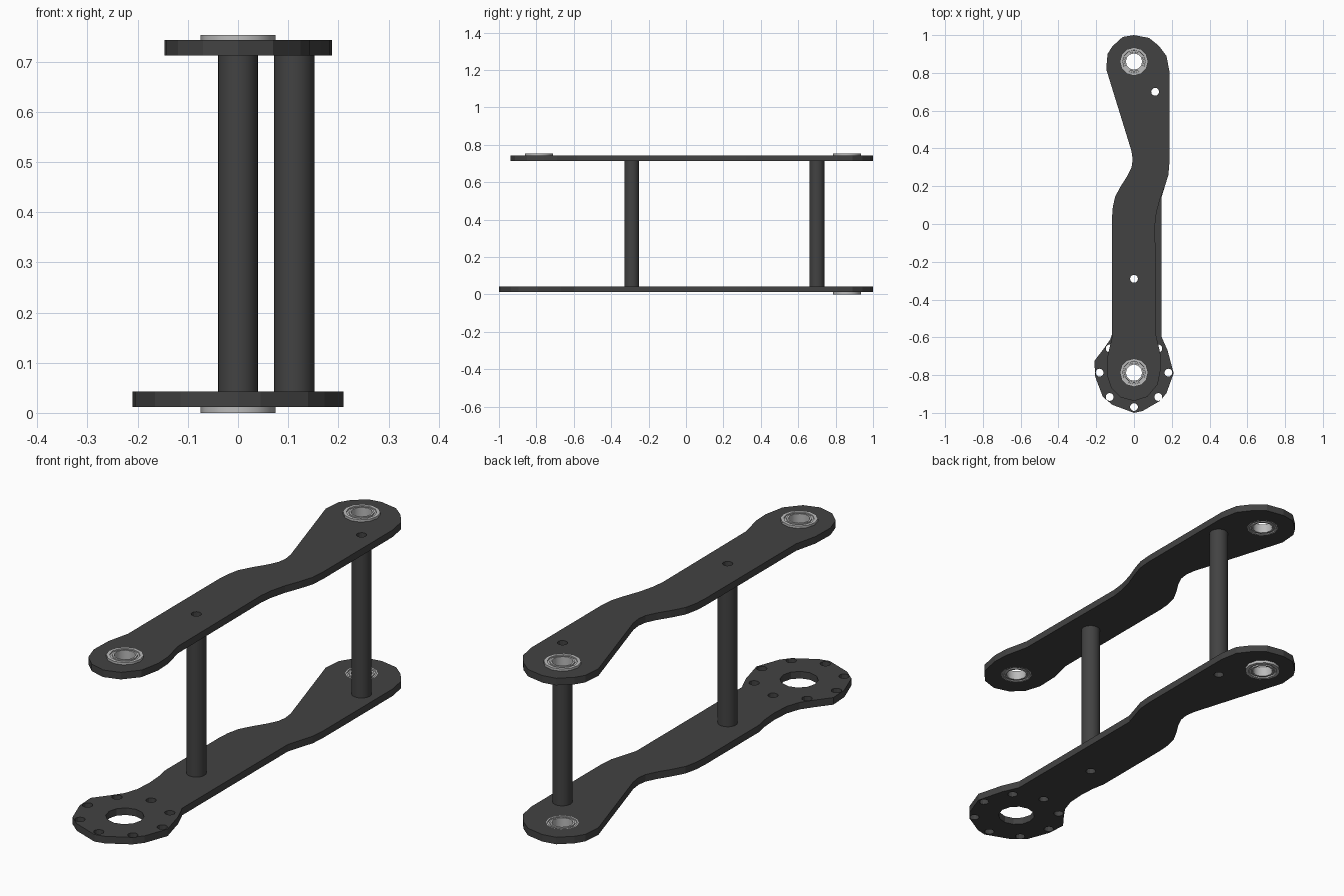
import bpy, bmesh, math

if "Cube" in bpy.data.objects:
    bpy.data.objects.remove(bpy.data.objects["Cube"])

def material(name, rgb):
    m = bpy.data.materials.new(name)
    m.diffuse_color = (*rgb, 1)
    m.use_nodes = True
    m.node_tree.nodes["Principled BSDF"].inputs["Base Color"].default_value = m.diffuse_color
    return m

DARK = material("dark_plate", (0.055, 0.055, 0.055))
STEEL = material("steel", (0.5, 0.5, 0.5))

FAR = (0.0, 0.86)       # far pivot
NEAR = (0.0, -0.787)    # near pivot
POSTS = [(0.0, -0.29), (0.112, 0.70)]
T = 0.031               # plate thickness

def circle(c, r, n):
    return [(c[0] + r * math.cos(2 * math.pi * i / n),
             c[1] + r * math.sin(2 * math.pi * i / n)) for i in range(n)]

def plate(name, outline, holes, z):
    """Flat plate with holes, bottom face at z."""
    cu = bpy.data.curves.new(name, 'CURVE')
    cu.dimensions = '2D'
    cu.fill_mode = 'BOTH'
    cu.extrude = T / 2
    for pts in [outline] + holes:
        s = cu.splines.new('POLY')
        s.points.add(len(pts) - 1)
        for p, (x, y) in zip(s.points, pts):
            p.co = (x, y, 0, 1)
        s.use_cyclic_u = True
    ob = bpy.data.objects.new(name, cu)
    ob.location.z = z + T / 2
    bpy.context.collection.objects.link(ob)
    bpy.ops.object.select_all(action='DESELECT')
    ob.select_set(True)
    bpy.context.view_layer.objects.active = ob
    bpy.ops.object.convert(target='MESH')
    ob = bpy.context.view_layer.objects.active
    bm = bmesh.new()
    bm.from_mesh(ob.data)
    bmesh.ops.remove_doubles(bm, verts=bm.verts, dist=1e-5)
    bmesh.ops.recalc_face_normals(bm, faces=bm.faces)
    for f in bm.faces:
        f.smooth = False
    bm.to_mesh(ob.data)
    bm.free()
    ob.data.materials.clear()
    ob.data.materials.append(DARK)

def lathe(name, profile, n, loc, mat, flip=1):
    """Revolve a closed (radius, height) profile about z."""
    bm = bmesh.new()
    rings = [[bm.verts.new((x, y, z * flip)) for x, y in circle((0, 0), r, n)]
             for r, z in profile]
    for a, b in zip(rings, rings[1:] + rings[:1]):
        for i in range(n):
            j = (i + 1) % n
            bm.faces.new((a[i], a[j], b[j], b[i]))
    bmesh.ops.recalc_face_normals(bm, faces=bm.faces)
    me = bpy.data.meshes.new(name)
    bm.to_mesh(me)
    bm.free()
    me.materials.append(mat)
    ob = bpy.data.objects.new(name, me)
    ob.location = loc
    bpy.context.collection.objects.link(ob)
    bpy.ops.object.select_all(action='DESELECT')
    ob.select_set(True)
    bpy.context.view_layer.objects.active = ob
    bpy.ops.object.shade_smooth_by_angle(angle=math.radians(31))

# Outline pieces, running counter-clockwise
far_left = [(0, 1.0), (-0.06, 0.99), (-0.115, 0.94), (-0.14, 0.90), (-0.147, 0.82),
            (-0.013, 0.385), (-0.007, 0.34), (-0.013, 0.30), (-0.035, 0.255),
            (-0.07, 0.20), (-0.10, 0.145), (-0.112, 0.09), (-0.116, 0.04)]
far_right = [(0.165, 0.205), (0.182, 0.26), (0.187, 0.32), (0.187, 0.81),
             (0.172, 0.89), (0.13, 0.945), (0.08, 0.985)]
top_end = [(-0.116, -0.60), (-0.14, -0.70), (-0.143, -0.80), (-0.12, -0.87),
           (-0.07, -0.918), (0, -0.937), (0.07, -0.915), (0.125, -0.85),
           (0.143, -0.76), (0.14, -0.69), (0.115, -0.58), (0.112, 0.0),
           (0.119, 0.06), (0.137, 0.13)]
bottom_end = [(-0.116, -0.34), (-0.105, -0.40), (-0.10, -0.47), (-0.105, -0.55),
              (-0.125, -0.61), (-0.16, -0.66), (-0.21, -0.725), (-0.205, -0.81),
              (-0.165, -0.915), (-0.115, -0.957), (0, -1.0), (0.045, -0.99),
              (0.14, -0.935), (0.172, -0.895), (0.21, -0.79), (0.178, -0.67),
              (0.145, -0.595), (0.145, 0.14)]

post_holes = [circle(p, 0.021, 12) for p in POSTS]
bolt_holes = [circle(c, 0.021, 12) for c in circle(NEAR, 0.182, 8)]

# Plates
plate("top_plate", far_left + top_end + far_right,
      post_holes + [circle(FAR, 0.066, 12), circle(NEAR, 0.066, 12)], 0.712)
plate("bottom_plate", far_left + bottom_end + far_right,
      post_holes + bolt_holes + [circle(FAR, 0.066, 12), circle(NEAR, 0.077, 12)], 0.012)

# Hollow spacer posts between the plates
tube = [(0.021, 0.043), (0.04, 0.043), (0.04, 0.712), (0.021, 0.712)]
for i, (x, y) in enumerate(POSTS):
    lathe(f"spacer_post_{i + 1}", tube, 24, (x, y, 0), DARK)

# Flanged bearings; z = 0 is the plate's outer face
bearing = [(0.043, 0.010), (0.051, 0.010), (0.052, 0.006), (0.060, 0.006),
           (0.061, 0.010), (0.075, 0.010), (0.075, 0.0), (0.066, 0.0),
           (0.066, -T), (0.060, -T), (0.059, -T + 0.004), (0.052, -T + 0.004),
           (0.051, -T), (0.043, -T)]
lathe("top_far_bearing", bearing, 12, (*FAR, 0.743), STEEL)
lathe("top_near_bearing", bearing, 12, (*NEAR, 0.743), STEEL)
lathe("bottom_far_bearing", [(r, z * 1.2 if z > 0.009 else z) for r, z in bearing],
      12, (*FAR, 0.012), STEEL, -1)
